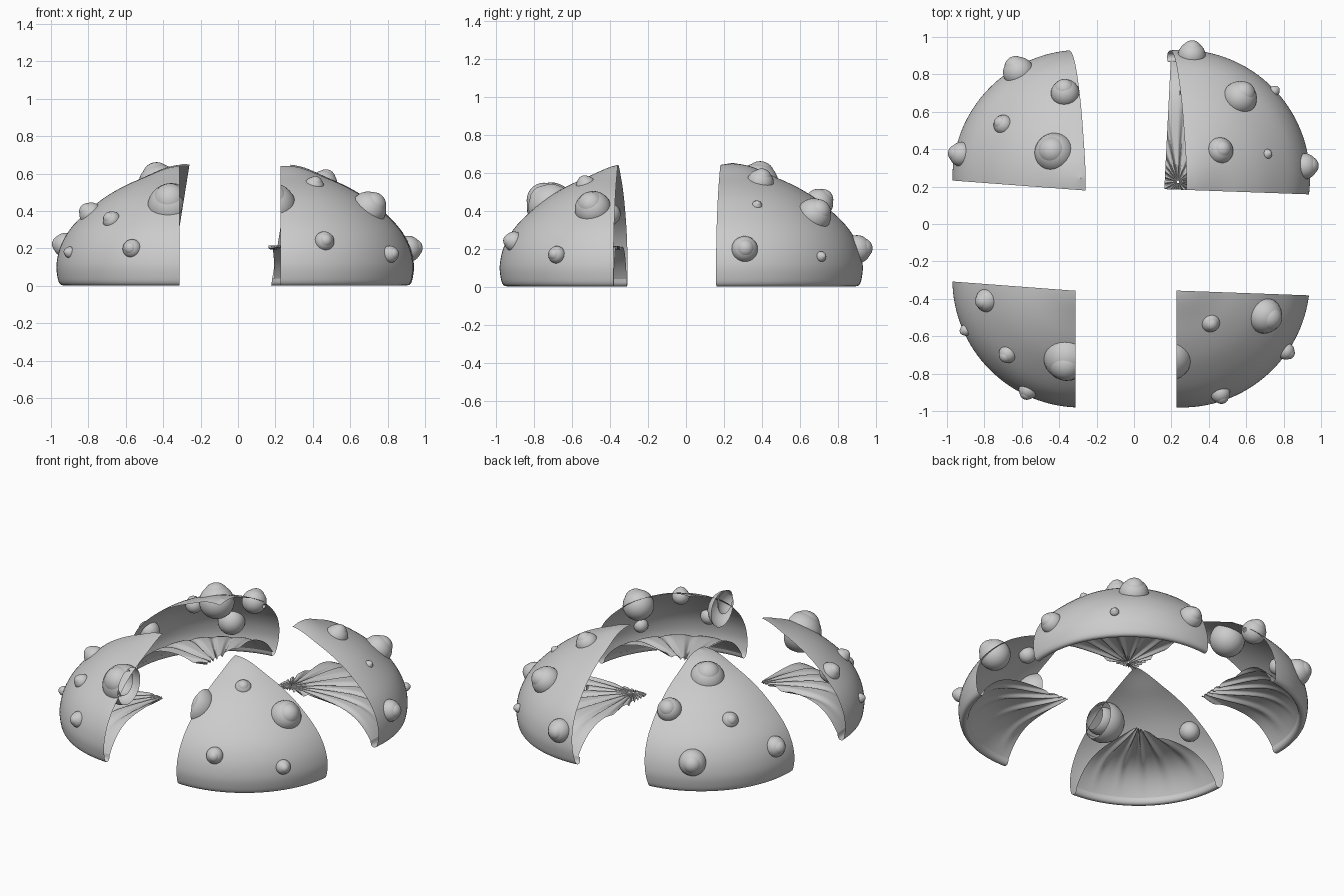
import bpy, bmesh, math
from mathutils import Vector, Matrix

if "Cube" in bpy.data.objects:
    bpy.data.objects.remove(bpy.data.objects["Cube"])

SEG = 128
TAU = 2 * math.pi


def smooth_path(pts, n=4):
    """Catmull-Rom through profile points."""
    p = [Vector(q) for q in pts]
    p = [2 * p[0] - p[1]] + p + [2 * p[-1] - p[-2]]
    out = []
    for i in range(1, len(p) - 2):
        a, b, c, d = p[i - 1:i + 3]
        for k in range(n):
            t = k / n
            out.append(0.5 * (2 * b + (c - a) * t + (2 * a - 5 * b + 4 * c - d) * t * t
                              + (3 * b - a - 3 * c + d) * t ** 3))
    return out + [p[-2]]


def ring_surface(rows):
    """Mesh from equally sized closed rings."""
    bm = bmesh.new()
    rings = [[bm.verts.new(v) for v in r] for r in rows]
    for a, b in zip(rings, rings[1:]):
        for j in range(len(a)):
            k = (j + 1) % len(a)
            bm.faces.new((a[j], b[j], b[k], a[k]))
    return bm


# Whole cap skin with curled lip
PROFILE = [(0.002, .652), (.1, .632), (.22, .58), (.345, .522), (.465, .445), (.595, .325),
           (.66, .22), (.685, .12), (.68, .045), (.667, .01), (.645, .003), (.63, .015),
           (.624, .04)]


def make_cap():
    return ring_surface([[(r * math.cos(TAU * j / SEG), r * math.sin(TAU * j / SEG), z)
                          for j in range(SEG)] for r, z in smooth_path(PROFILE)])


# Gill sheet: flat roof falling steeply to the lip, thin radial ridges below
def make_gills():
    rows, n = [], 320
    for i in range(29):
        t = max(math.sin(math.pi / 2 * i / 28), .01)
        row = []
        for j in range(n):
            a = TAU * j / n
            ridge = abs(math.sin(10 * a + .9 * math.sin(3 * a))) ** 8
            z = .04 + .175 * (1 - t ** 6) - .022 * ridge * math.sin(math.pi * t ** .6)
            row.append((.624 * t * math.cos(a) - .02 * (1 - t),
                        .624 * t * math.sin(a) - .02 * (1 - t), z))
        rows.append(row)
    return ring_surface(rows)


# Warts in cap coordinates: x, y, z, radius
WARTS = [(-.34, .58, .2, .082), (-.65, .13, .22, .065), (-.42, .29, .4, .052),
         (-.085, .465, .45, .075), (-.145, .14, .565, .106),
         (.055, .67, .2, .073), (.32, .44, .385, .09), (.5, .47, .16, .027),
         (.21, .15, .56, .07), (.46, .13, .43, .027), (.67, .065, .2, .068),
         (.155, -.235, .54, .052), (.455, -.2, .42, .095), (.565, -.39, .17, .045),
         (.21, -.62, .24, .052), (-.075, -.435, .44, .125), (-.51, -.115, .39, .062),
         (-.62, -.275, .18, .03), (-.395, -.405, .355, .048), (-.285, -.6, .2, .05)]


def make_warts():
    bm = bmesh.new()
    for x, y, z, r in WARTS:
        p = Vector((x, y, z))
        nrm = Vector((x, y, .15 + z * .6 if z > .3 else z * .6)).normalized()
        rot = nrm.to_track_quat('Z', 'Y').to_matrix().to_4x4()
        # full ball sunk into the skin, with a smaller crown on top
        for s, h, off in ((1.02, 1, -.2), (.74, .74, .18)):
            m = Matrix.Translation(p + nrm * r * off) @ rot @ Matrix.Diagonal((s, s, h, 1))
            bmesh.ops.create_uvsphere(bm, u_segments=28, v_segments=16, radius=r, matrix=m)
    return bm


# Cutting planes: point and normal
BACK = ((-.078, 0, 0), (1, 0, -.16))
BACK_GILL = ((-.09, 0, 0), (1, -.05, 0))
FRONT = ((-.027, 0, 0), (1, 0, 0))
LEFT = ((0, -.064, 0), (.075, 1, 0))
RIGHT = ((0, -.062, 0), (.036, 1, 0))

# Quarter name, shift, planes with the side that is kept
QUARTERS = [
    ("back_left", (-.285, .245), [(BACK, -1), (LEFT, 1)]),
    ("back_right", (.255, .245), [(BACK, 1), (RIGHT, 1)]),
    ("front_left", (-.285, -.295), [(FRONT, -1), (LEFT, -1)]),
    ("front_right", (.255, -.295), [(FRONT, 1), (RIGHT, -1)]),
]

# Build every layer of every quarter
for name, (dx, dy), planes in QUARTERS:
    for part, maker in (("cap", make_cap), ("gills", make_gills), ("warts", make_warts)):
        bm = maker()
        for plane, side in planes:
            if part == "gills" and plane is BACK:
                plane = BACK_GILL
            co, no = plane
            bmesh.ops.bisect_plane(bm, geom=bm.verts[:] + bm.edges[:] + bm.faces[:],
                                   plane_co=Vector(co), plane_no=Vector(no) * side,
                                   clear_inner=True)
        bmesh.ops.recalc_face_normals(bm, faces=bm.faces)
        for f in bm.faces:
            f.smooth = True
        me = bpy.data.meshes.new(f"{name}_{part}")
        bm.to_mesh(me)
        bm.free()
        ob = bpy.data.objects.new(f"{name}_{part}", me)
        ob.location = (dx, dy, 0)
        bpy.context.collection.objects.link(ob)
